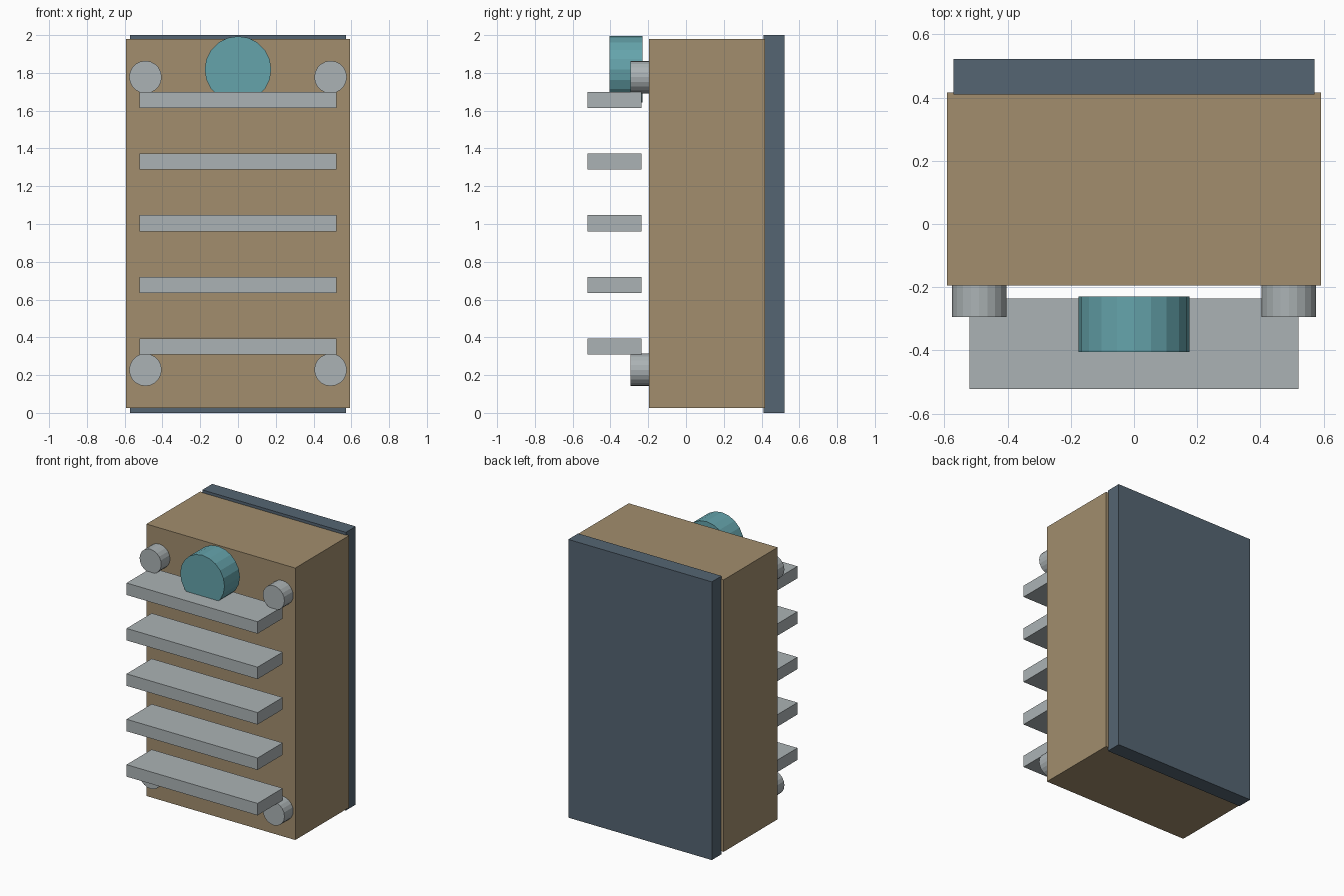
import bpy
import math

cube = bpy.data.objects.get("Cube")
if cube:
    bpy.data.objects.remove(cube, do_unlink=True)


def material(name, rgb):
    m = bpy.data.materials.new(name)
    m.use_nodes = True
    m.diffuse_color = (*rgb, 1)
    m.node_tree.nodes["Principled BSDF"].inputs["Base Color"].default_value = (*rgb, 1)
    return m


tan = material("tan", (0.36, 0.27, 0.155))
slate = material("slate_blue", (0.09, 0.13, 0.17))
teal = material("teal", (0.13, 0.37, 0.41))
grey = material("light_grey", (0.41, 0.45, 0.46))


def finish(name, mat):
    obj = bpy.context.object
    obj.name = name
    obj.data.materials.append(mat)
    return obj


def box(name, mat, half_x, y0, y1, z0, z1):
    """Box centred on x = 0."""
    bpy.ops.mesh.primitive_cube_add(size=1, location=(0, (y0 + y1) / 2, (z0 + z1) / 2))
    bpy.context.object.scale = (2 * half_x, y1 - y0, z1 - z0)
    bpy.ops.object.transform_apply(location=False, rotation=False, scale=True)
    return finish(name, mat)


def drum(name, mat, x, z, radius, y0, y1):
    """Faceted cylinder lying along y."""
    bpy.ops.mesh.primitive_cylinder_add(
        vertices=20, radius=radius, depth=y1 - y0,
        location=(x, (y0 + y1) / 2, z), rotation=(math.pi / 2, 0, 0))
    return finish(name, mat)


# Main case and back plate
box("case", tan, 0.592, -0.195, 0.417, 0.025, 1.98)
box("back_plate", slate, 0.571, 0.41, 0.522, 0, 2)

# Horizontal fins standing off the front
for i in range(5):
    z = 0.351 + i * 0.3265
    box(f"fin_{i + 1}", grey, 0.521, -0.522, -0.236, z - 0.043, z + 0.043)

# Corner studs
for side, x in (("right", -0.49), ("left", 0.49)):
    for level, z in (("lower", 0.228), ("upper", 1.778)):
        drum(f"{level}_{side}_stud", grey, x, z, 0.086, -0.295, -0.19)

# Round knob resting in the top fin
drum("knob", teal, 0, 1.818, 0.176, -0.405, -0.23)
